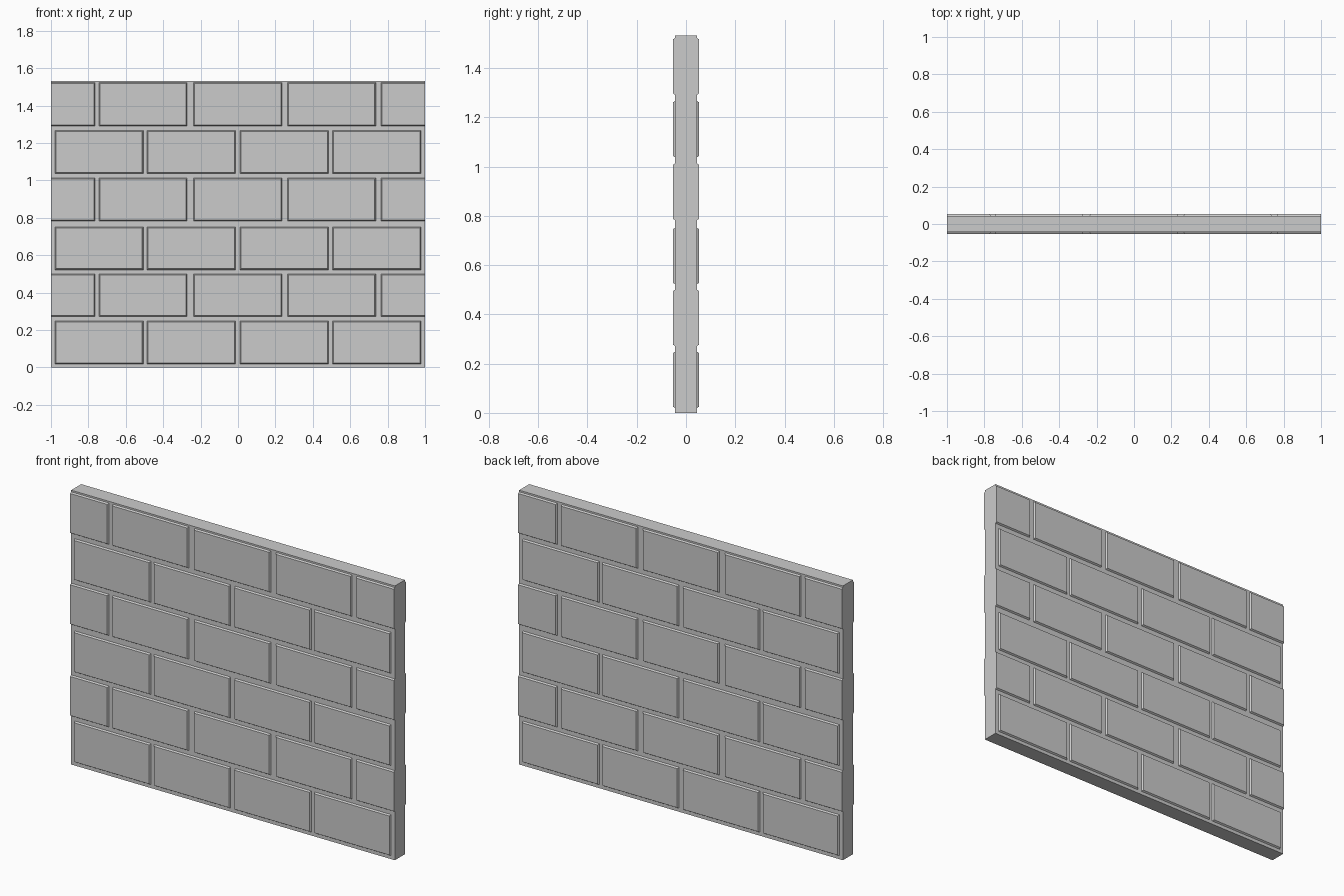
import bpy, bmesh

if "Cube" in bpy.data.objects:
    bpy.data.objects.remove(bpy.data.objects["Cube"])

CORE_Y = 0.044    # half depth of the mortar slab
FACE_Y = 0.053    # half depth at the brick faces
BEVEL = 0.007     # slope width around each brick face
HEIGHT = 1.532

ROWS = [(0.018, 0.25), (0.27, 0.502), (0.521, 0.753),
        (0.781, 1.014), (1.036, 1.268), (1.29, 1.524)]
FULL = [(-0.98, -0.505), (-0.488, -0.013), (0.01, 0.485), (0.503, 0.979)]
OFFSET = [(-1.0, -0.764), (-0.744, -0.271), (-0.239, 0.236),
          (0.264, 0.738), (0.762, 1.0)]


def make_object(name, bm):
    bmesh.ops.recalc_face_normals(bm, faces=bm.faces)
    mesh = bpy.data.meshes.new(name)
    bm.to_mesh(mesh)
    bm.free()
    obj = bpy.data.objects.new(name, mesh)
    bpy.context.collection.objects.link(obj)
    return obj


def add_brick(bm, x0, x1, z0, z1):
    # Bevelled brick face; wall-end bricks stay flush at the end
    a = 0 if x0 <= -1 else BEVEL
    b = 0 if x1 >= 1 else BEVEL

    def ring(y, l, r, d, u):
        return [bm.verts.new((x, y, z)) for x, z in
                ((l, d), (r, d), (r, u), (l, u))]

    base = ring(-CORE_Y + 0.002, x0, x1, z0, z1)
    top = ring(-FACE_Y, x0 + a, x1 - b, z0 + BEVEL, z1 - BEVEL)
    bm.faces.new(top)
    bm.faces.new(base[::-1])
    for i in range(4):
        j = (i + 1) % 4
        bm.faces.new((base[i], base[j], top[j], top[i]))


# Mortar slab
bm = bmesh.new()
bmesh.ops.create_cube(bm, size=1)
for v in bm.verts:
    v.co.x *= 2
    v.co.y *= 2 * CORE_Y
    v.co.z = (v.co.z + 0.5) * HEIGHT
make_object("mortar_slab", bm)

# Brick courses, mirrored onto the back
for n, (z0, z1) in enumerate(ROWS):
    bm = bmesh.new()
    for x0, x1 in (OFFSET if n % 2 else FULL):
        add_brick(bm, x0, x1, z0, z1)
    course = make_object(f"brick_course_{n + 1}", bm)
    mirror = course.modifiers.new("back_side", 'MIRROR')
    mirror.use_axis = (False, True, False)
    mirror.use_mirror_merge = False
